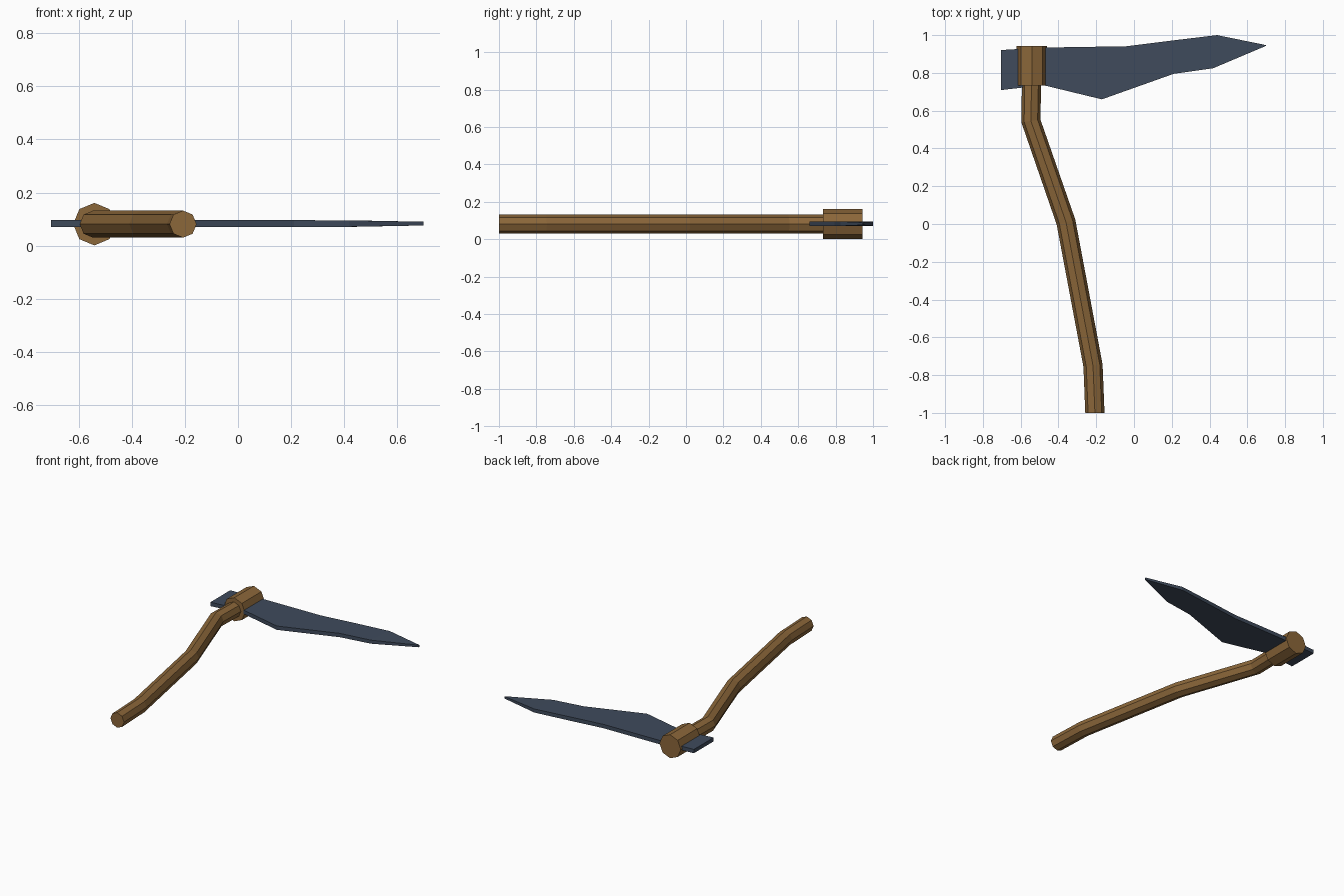
import bpy, bmesh, math
from mathutils import Vector

if "Cube" in bpy.data.objects:
    bpy.data.objects.remove(bpy.data.objects["Cube"])

ZC = 0.081  # height of the tool's mid plane


def material(name, color):
    m = bpy.data.materials.new(name)
    m.diffuse_color = (*color, 1)
    m.use_nodes = True
    m.node_tree.nodes["Principled BSDF"].inputs["Base Color"].default_value = m.diffuse_color
    return m


def add_object(name, bm, mat):
    bmesh.ops.recalc_face_normals(bm, faces=bm.faces[:])
    me = bpy.data.meshes.new(name)
    bm.to_mesh(me)
    bm.free()
    me.materials.append(mat)
    ob = bpy.data.objects.new(name, me)
    bpy.context.collection.objects.link(ob)
    return ob


def loft(rings):
    """Skin equal-length closed rings and cap both ends."""
    bm = bmesh.new()
    vs = [[bm.verts.new(p) for p in r] for r in rings]
    n = len(vs[0])
    for a, b in zip(vs, vs[1:]):
        for i in range(n):
            j = (i + 1) % n
            bm.faces.new((a[i], a[j], b[j], b[i]))
    bm.faces.new(vs[0])
    bm.faces.new(vs[-1])
    return bm


def rod(path, tilts, radius, sides=8):
    """Octagonal rod in the mid plane; tilts are the ring angles around z."""
    rings = []
    for (x, y), t in zip(path, tilts):
        side = Vector((math.cos(t), math.sin(t), 0)) * radius
        up = Vector((0, 0, radius))
        c = Vector((x, y, ZC))
        rings.append([c + side * math.cos(k * math.tau / sides)
                      + up * math.sin(k * math.tau / sides) for k in range(sides)])
    return loft(rings)


wood = material("wood", (0.26, 0.135, 0.042))
steel = material("dark_steel", (0.05, 0.07, 0.107))

# Bent handle
path = [(-0.207, -1.0), (-0.217, -0.75), (-0.36, 0.01), (-0.546, 0.546), (-0.542, 0.76)]
add_object("handle", rod(path, [0, 0.12, 0.25, 0.15, 0], 0.051), wood)

# Socket collar around the blade
add_object("collar", rod([(-0.541, 0.733), (-0.541, 0.943)], [0, 0], 0.08), wood)

# Blade: pairs of lower and upper outline points, with half thickness
stations = [
    ((-0.704, 0.709), (-0.704, 0.921), 0.013),
    ((-0.48, 0.735), (-0.48, 0.934), 0.013),
    ((-0.17, 0.66), (-0.04, 0.941), 0.013),
    ((0.21, 0.795), (0.20, 0.971), 0.013),
    ((0.42, 0.825), (0.44, 1.0), 0.012),
    ((0.699, 0.943), (0.699, 0.947), 0.007),
]
rings = [[(*lo, ZC + 0.002 - t), (*hi, ZC + 0.002 - t),
          (*hi, ZC + 0.002 + t), (*lo, ZC + 0.002 + t)] for lo, hi, t in stations]
add_object("blade", loft(rings), steel)
